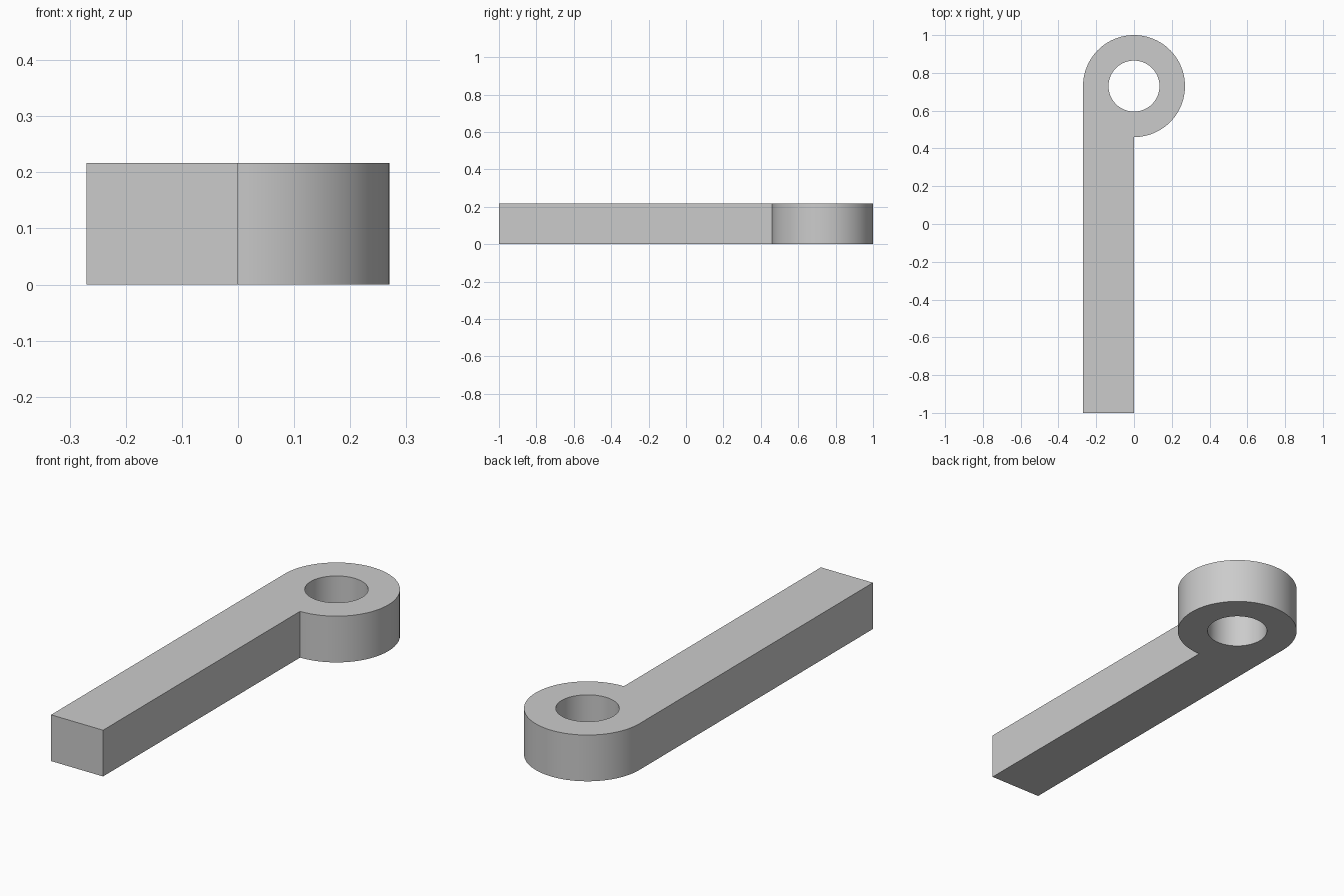
import bpy
import bmesh
from math import cos, sin, radians, pi

cube = bpy.data.objects.get("Cube")
if cube:
    bpy.data.objects.remove(cube, do_unlink=True)

RADIUS, HOLE, HEIGHT = 0.27, 0.135, 0.217
EYE_Y = 1 - RADIUS
STEPS = 72


def arc(radius, start, end, steps):
    angles = [start + (end - start) * i / steps for i in range(steps + 1)]
    return [(radius * cos(a), EYE_Y + radius * sin(a)) for a in angles]


def add_loop(bm, points):
    verts = [bm.verts.new((x, y, 0)) for x, y in points]
    return [bm.edges.new((v, verts[i - 1])) for i, v in enumerate(verts)]


# Outline: round eye running tangentially into the straight arm
outline = arc(RADIUS, radians(-90), pi, STEPS) + [(-RADIUS, -1), (0, -1)]
hole = arc(HOLE, 0, 2 * pi, STEPS)[:-1]

# Fill between outline and hole, then extrude to full thickness
bm = bmesh.new()
edges = add_loop(bm, outline) + add_loop(bm, hole)
bmesh.ops.triangle_fill(bm, edges=edges, use_beauty=True)
result = bmesh.ops.extrude_face_region(bm, geom=bm.faces[:], use_keep_orig=True)
top = [g for g in result["geom"] if isinstance(g, bmesh.types.BMVert)]
bmesh.ops.translate(bm, verts=top, vec=(0, 0, HEIGHT))
bmesh.ops.recalc_face_normals(bm, faces=bm.faces[:])

mesh = bpy.data.meshes.new("eye_lever")
bm.to_mesh(mesh)
bm.free()
lever = bpy.data.objects.new("eye_lever", mesh)
bpy.context.collection.objects.link(lever)

# Plain grey finish
grey = bpy.data.materials.new("light_grey")
grey.use_nodes = True
colour = (0.6, 0.6, 0.6, 1)
grey.diffuse_color = colour
grey.node_tree.nodes["Principled BSDF"].inputs["Base Color"].default_value = colour
mesh.materials.append(grey)

# Smooth curved walls, crisp rims
bpy.ops.object.select_all(action="DESELECT")
lever.select_set(True)
bpy.context.view_layer.objects.active = lever
bpy.ops.object.shade_smooth_by_angle(angle=radians(30))
